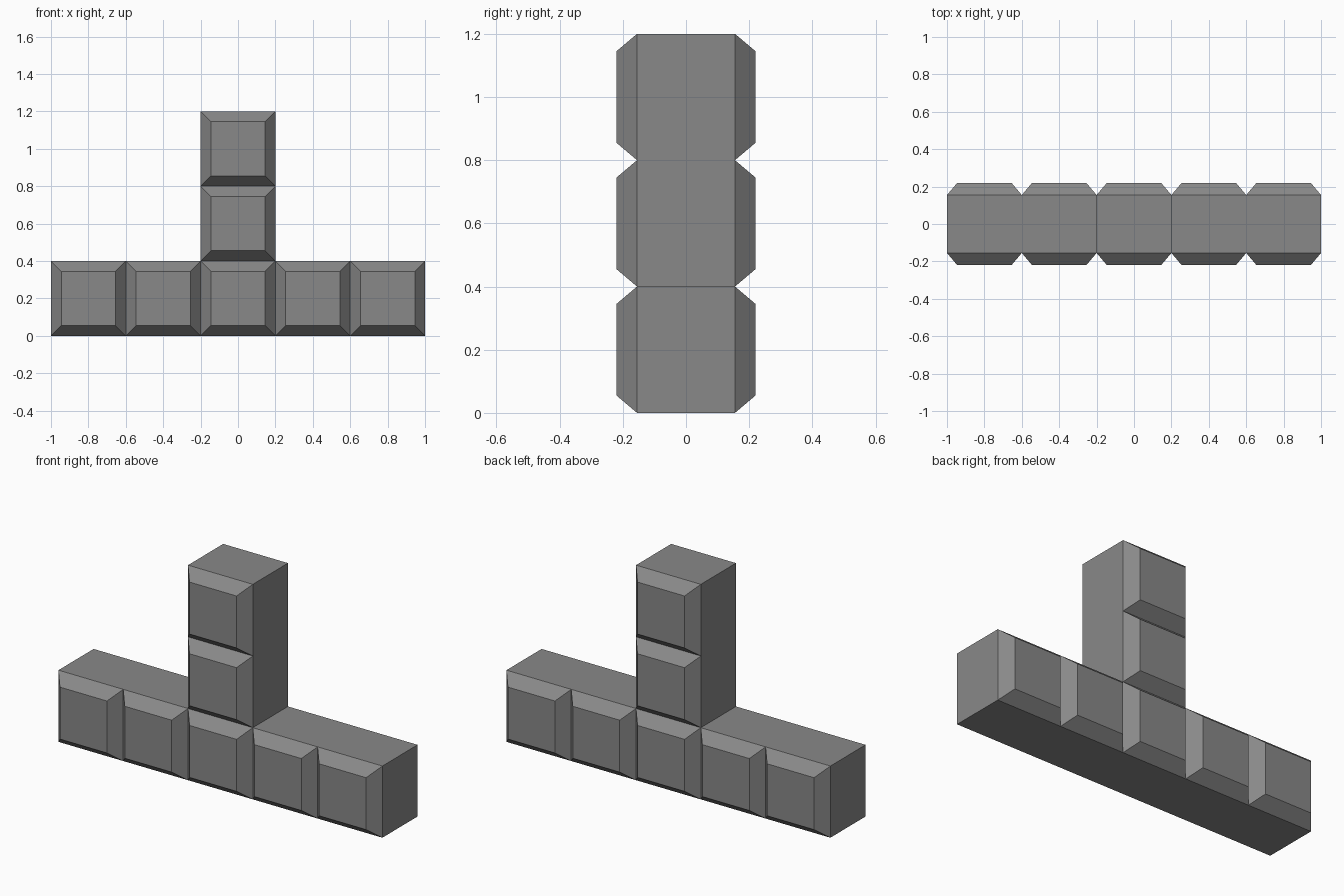
import bpy
import bmesh

CELL = 0.4       # width of one block
HALF = 0.155     # half depth of the straight body
INSET = 0.055    # chamfer width on each block face
RAISE = 0.065    # how far each block face stands out

old = bpy.data.objects.get("Cube")
if old:
    bpy.data.objects.remove(old, do_unlink=True)

grey = bpy.data.materials.new("mid_grey")
grey.use_nodes = True
colour = (0.25, 0.25, 0.25, 1)
grey.diffuse_color = colour
grey.node_tree.nodes["Principled BSDF"].inputs["Base Color"].default_value = colour

# Row of five blocks with two stacked on the middle one
cells = [(column, 0) for column in range(-2, 3)] + [(0, 1), (0, 2)]

bm = bmesh.new()
for column, row in cells:
    x0, z0 = (column - 0.5) * CELL, row * CELL
    x1, z1 = x0 + CELL, z0 + CELL
    corners = [(x0, z0), (x1, z0), (x1, z1), (x0, z1)]
    bm.faces.new([bm.verts.new((x, -HALF, z)) for x, z in corners])
bmesh.ops.remove_doubles(bm, verts=bm.verts[:], dist=0.001)

# Give the outline its depth
result = bmesh.ops.extrude_face_region(bm, geom=bm.faces[:], use_keep_orig=True)
back = [v for v in result["geom"] if isinstance(v, bmesh.types.BMVert)]
bmesh.ops.translate(bm, verts=back, vec=(0, 2 * HALF, 0))
bmesh.ops.recalc_face_normals(bm, faces=bm.faces[:])

# Raise a chamfered panel on the front and back of every block
bm.normal_update()
panels = [f for f in bm.faces if abs(f.normal.y) > 0.9]
bmesh.ops.inset_individual(bm, faces=panels, thickness=INSET, depth=RAISE,
                           use_even_offset=True)

mesh = bpy.data.meshes.new("block_tee")
bm.to_mesh(mesh)
bm.free()
mesh.materials.append(grey)
tee = bpy.data.objects.new("block_tee", mesh)
bpy.context.collection.objects.link(tee)
